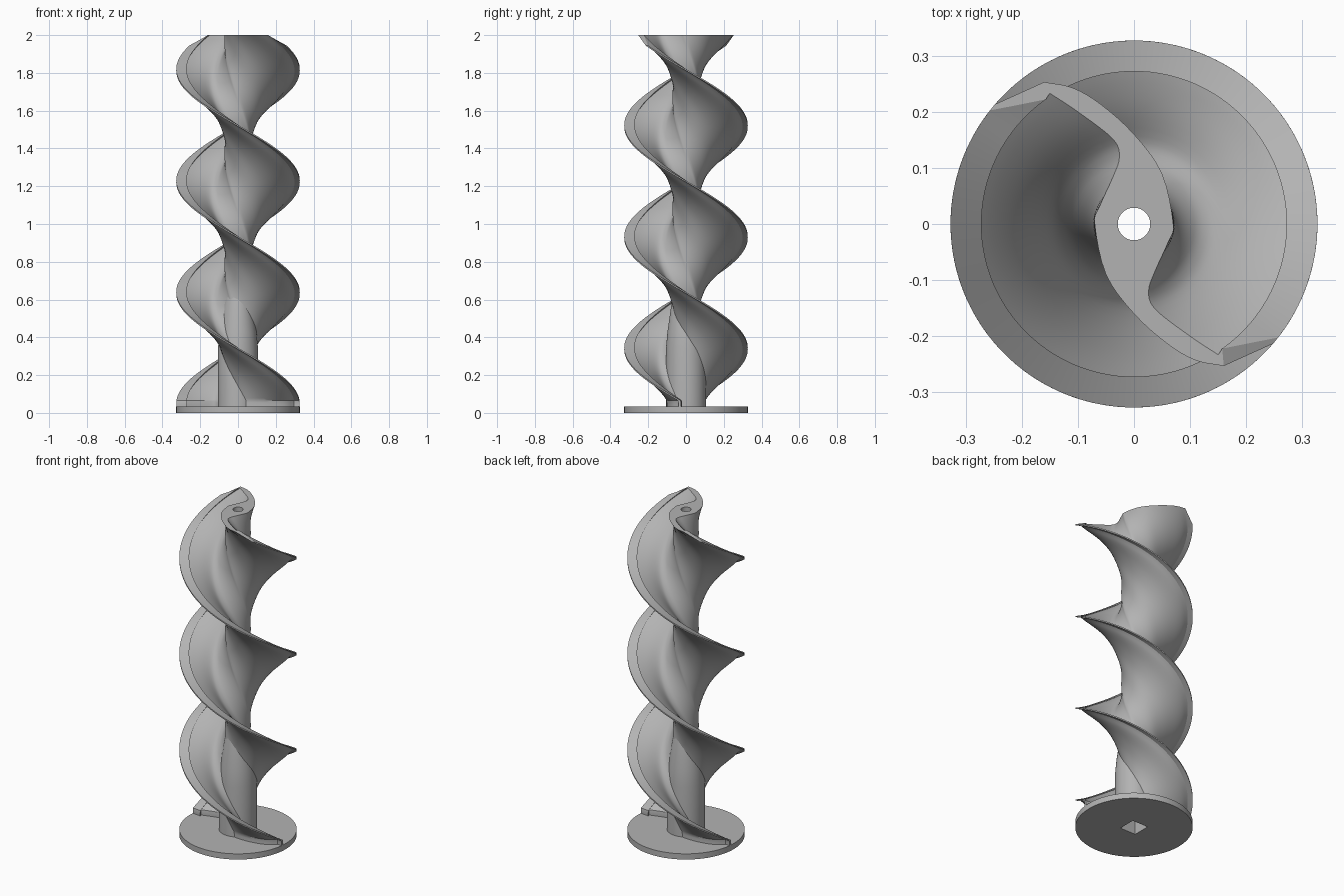
import bpy, bmesh, math
from mathutils import Vector

if "Cube" in bpy.data.objects:
    bpy.data.objects.remove(bpy.data.objects["Cube"])

TOP, BASE_TOP, RIM = 2.0, 0.035, 0.327
HALF_TURN = 0.59          # height of half a turn
TIP_TOP = 1.945           # the rim runs out just below the top

grey = bpy.data.materials.new("plain grey")
grey.use_nodes = True
colour = (0.45, 0.45, 0.45, 1)
grey.diffuse_color = colour
grey.node_tree.nodes["Principled BSDF"].inputs["Base Color"].default_value = colour


def add_object(name, bm):
    bmesh.ops.recalc_face_normals(bm, faces=bm.faces)
    mesh = bpy.data.meshes.new(name)
    bm.to_mesh(mesh)
    bm.free()
    mesh.materials.append(grey)
    obj = bpy.data.objects.new(name, mesh)
    bpy.context.collection.objects.link(obj)
    return obj


def activate(obj):
    bpy.ops.object.select_all(action='DESELECT')
    obj.select_set(True)
    bpy.context.view_layer.objects.active = obj


def prism(name, rings, sides, turn=0):
    """Closed stack of regular polygons given as (radius, z)."""
    bm = bmesh.new()
    loops = [[bm.verts.new((r * math.cos(turn + math.tau * i / sides),
                            r * math.sin(turn + math.tau * i / sides), z))
              for i in range(sides)] for r, z in rings]
    for a, b in zip(loops, loops[1:]):
        for i in range(sides):
            j = (i + 1) % sides
            bm.faces.new((a[i], a[j], b[j], b[i]))
    bm.faces.new(loops[0])
    bm.faces.new(loops[-1])
    return add_object(name, bm)


def smooth_chain(points, steps=4):
    """Catmull-Rom curve through the points."""
    p = [Vector(q) for q in points]
    p = [2 * p[0] - p[1]] + p + [2 * p[-1] - p[-2]]
    out = []
    for a, b, c, d in zip(p, p[1:], p[2:], p[3:]):
        for k in range(steps):
            t = k / steps
            out.append(0.5 * (2 * b + (c - a) * t + (2 * a - 5 * b + 4 * c - d) * t ** 2
                              + (3 * b - a - 3 * c + d) * t ** 3))
    return out + [p[-2]]


def polar(r, degrees):
    return Vector((r * math.cos(math.radians(degrees)), r * math.sin(math.radians(degrees))))


# Twin blade: half a cross-section, from one rim round the hub to the other rim
chain = smooth_chain([(.16, -.253), (.11, -.243), (.06, -.214), (0, -.16), (-.05, -.09),
                      (-.07, 0), (-.062, .03), (-.037, .085), (-.026, .12),
                      (-.038, .152), (-.1, .2), (-.15, .233)])
half = [(p, TOP) for p in chain] + [(polar(.272, 125.3), TOP),
                                    (polar(RIM, 125), TIP_TOP), (polar(RIM, 122.5), TIP_TOP)]
section = half + [(-p, top) for p, top in half]
n, h = len(section), len(half)

bm = bmesh.new()
layers = 170
rings = []
for k in range(layers + 1):
    z = 0.02 + (TOP - 0.02) * k / layers
    ring = []
    for p, top in section:
        zz = min(z, top)
        a = math.pi * (TOP - max(zz, 0.065)) / HALF_TURN
        c, s = math.cos(a), math.sin(a)
        ring.append(bm.verts.new((p.x * c - p.y * s, p.x * s + p.y * c, zz)))
    rings.append(ring)
for a, b in zip(rings, rings[1:]):
    for i in range(n):
        j = (i + 1) % n
        bm.faces.new((a[i], a[j], b[j], b[i]))
bm.faces.new(rings[0])
end = rings[-1]
bm.faces.new(end[:h - 2] + end[h:n - 2])            # flat top
for s in (0, h):                                    # sloping rim ends
    bm.faces.new([end[(s + h + k) % n] for k in (-3, -2, -1, 0)])
bmesh.ops.remove_doubles(bm, verts=bm.verts, dist=1e-5)
blade = add_object("twin_spiral_blade", bm)

# Thick lower hub and base disc
hub = prism("lower_hub", [(.106, .02), (.106, .34), (.098, .43), (.078, .57), (.05, .7)], 64)
disc = prism("base_disc", [(RIM, 0), (RIM, BASE_TOP)], 96)

# Round bore and square drive socket
bore = prism("bore_cutter", [(.029, -.1), (.029, 2.1)], 32)
socket = prism("socket_cutter", [(.076, -.1), (.076, .3)], 4, math.pi / 4)
for obj in (blade, hub, disc):
    activate(obj)
    for cutter in (bore, socket):
        mod = obj.modifiers.new("cut", 'BOOLEAN')
        mod.operation = 'DIFFERENCE'
        mod.solver = 'EXACT'
        mod.object = cutter
        bpy.ops.object.modifier_apply(modifier=mod.name)
    bpy.ops.object.shade_smooth_by_angle(angle=math.radians(30))
for cutter in (bore, socket):
    bpy.data.objects.remove(cutter)
